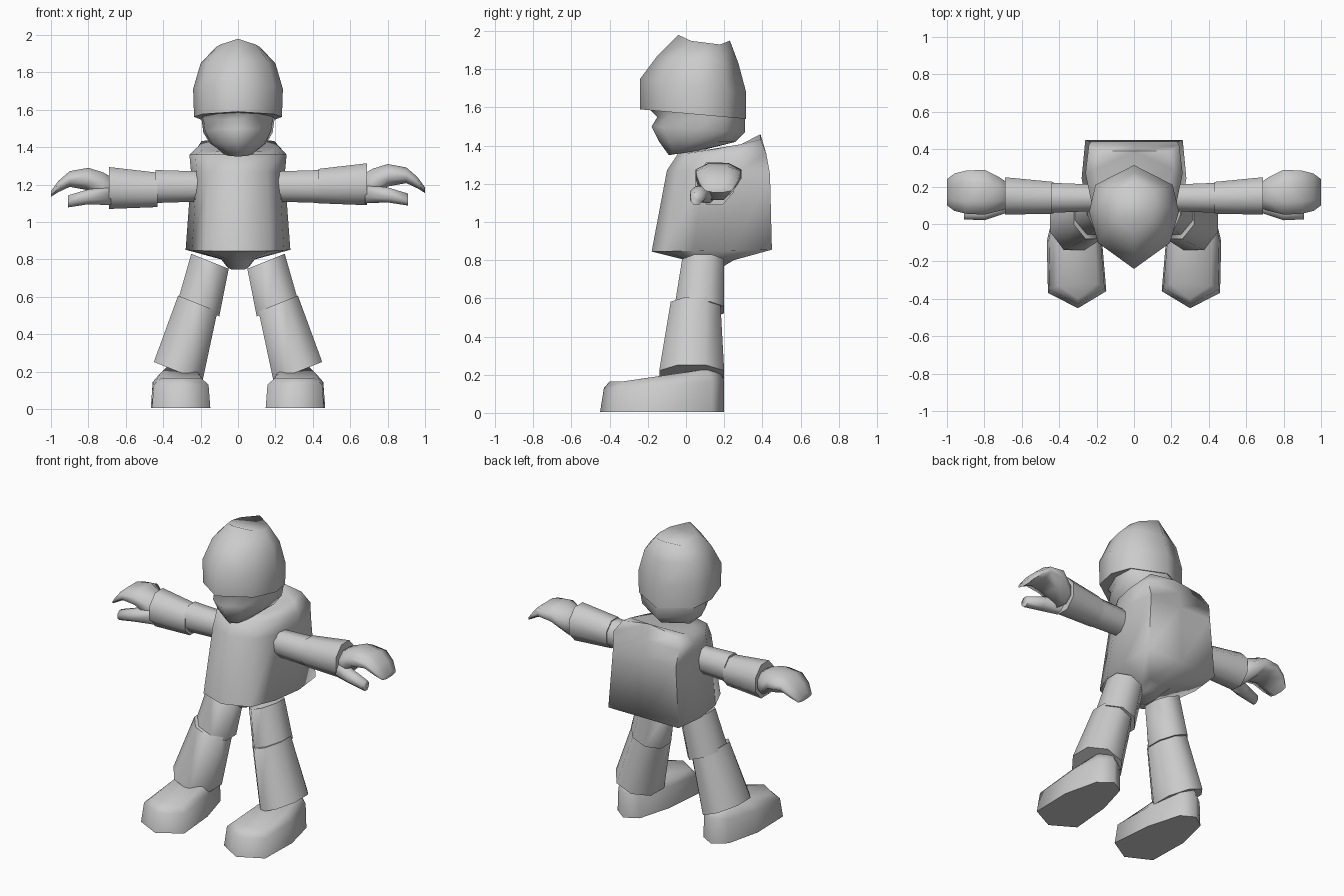
import bpy
import math
from mathutils import Vector

default_cube = bpy.data.objects.get("Cube")
if default_cube:
    bpy.data.objects.remove(default_cube, do_unlink=True)

grey = bpy.data.materials.new("plain grey")
grey.use_nodes = True
grey.diffuse_color = (.6, .6, .6, 1)
grey.node_tree.nodes["Principled BSDF"].inputs["Base Color"].default_value = grey.diffuse_color


def loft(name, rings, crease=80):
    """Skin a closed surface over rings that share one point count."""
    count = len(rings[0])
    points = [point for ring in rings for point in ring]
    faces = [list(range(count))[::-1],
             list(range(len(points) - count, len(points)))]
    for level in range(len(rings) - 1):
        low, high = level * count, (level + 1) * count
        for i in range(count):
            j = (i + 1) % count
            faces.append([low + i, low + j, high + j, high + i])
    mesh = bpy.data.meshes.new(name)
    mesh.from_pydata(points, [], faces)
    mesh.materials.append(grey)
    part = bpy.data.objects.new(name, mesh)
    bpy.context.collection.objects.link(part)
    bpy.ops.object.select_all(action='DESELECT')
    part.select_set(True)
    bpy.context.view_layer.objects.active = part
    bpy.ops.object.mode_set(mode='EDIT')
    bpy.ops.mesh.select_all(action='SELECT')
    bpy.ops.mesh.normals_make_consistent(inside=False)
    bpy.ops.object.mode_set(mode='OBJECT')
    bpy.ops.object.shade_smooth_by_angle(angle=math.radians(crease))


def mirrored_ring(outline, width, front, back, z_front, z_back, droop=0):
    """Scale a half outline running front to back, and mirror it in x."""
    half = []
    for across, along in outline:
        blend = (along + 1) / 2
        half.append((across * width, front + (back - front) * blend,
                     z_front + (z_back - z_front) * blend - droop * across))
    return half + [(-x, y, z) for x, y, z in half[-2:0:-1]]


def limb(name, side, stations, across, sides=8, drop=0):
    """Loft polygons spanned by the y axis and the across vector."""
    flat = 1 / math.cos(math.pi / sides)
    rings = []
    for x, y, z, depth, breadth in stations:
        ring = []
        for i in range(sides):
            turn = math.tau * (i + .5) / sides
            point = (Vector((x, y, z - drop))
                     + Vector((0, depth * flat * math.cos(turn), 0))
                     + Vector(across) * breadth * flat * math.sin(turn))
            point.x *= side
            ring.append(point)
        rings.append(ring)
    loft(name, rings)


# Helmet, with a sharp brim and a pointed front
head_outline = [(0, -1), (.8, -.5), (1, .1), (.86, .62), (0, 1)]
loft("helmet", [mirrored_ring(head_outline, *ring) for ring in (
    (.235, -.24, .315, 1.59, 1.54),
    (.24, -.24, .315, 1.75, 1.68),
    (.2, -.15, .275, 1.87, 1.83),
    (.12, -.04, .23, 1.98, 1.95, .03))])

# Face with brow, nose, and narrowing chin
face_outline = [(0, -1), (.55, -.75), (.95, -.1), (1, .55), (0, 1)]
loft("face", [mirrored_ring(face_outline, *ring) for ring in (
    (.08, -.09, .1, 1.35, 1.38),
    (.15, -.14, .26, 1.42, 1.42),
    (.185, -.18, .31, 1.5, 1.47),
    (.195, -.15, .31, 1.55, 1.55),
    (.2, -.2, .31, 1.6, 1.6))])

# Torso with a flat, broad back, closing to a small pelvis below
torso_outline = [(0, -1), (.62, -.8), (.88, -.3), (1, .35), (.93, 1), (0, 1)]
loft("torso", [mirrored_ring(torso_outline, *ring) for ring in (
    (.06, .02, .2, .745, .77),
    (.09, 0, .25, .8, .8),
    (.28, -.18, .45, .845, .855),
    (.25, -.1, .44, 1.27, 1.25),
    (.26, -.04, .42, 1.36, 1.36),
    (.21, .08, .39, 1.39, 1.46, .03))])

up = (0, 0, 1)
leg_tilt = (1, 0, .4)
foot_outline = [(0, -1), (1, -.75), (1.04, .1), (.7, .8), (.15, 1),
                (-.4, .85), (-.8, .15), (-.95, -.72)]

for side, label in ((1, "left"), (-1, "right")):
    sag = 0 if side > 0 else .02

    # Arm in two overlapping sleeves
    limb(label + "_upper_arm", side, (
        (.18, .14, 1.19, .07, .08),
        (.44, .14, 1.19, .08, .088)), up)
    limb(label + "_forearm", side, (
        (.43, .14, 1.192, .085, .092),
        (.69, .15, 1.202, .1, .112)), up, drop=sag)

    # Mitten hand curling down, and thumb
    limb(label + "_hand", side, (
        (.66, .15, 1.2, .06, .05),
        (.72, .16, 1.2, .09, .085),
        (.8, .17, 1.25, .12, .06),
        (.9, .17, 1.25, .115, .042),
        (.96, .17, 1.21, .1, .03),
        (1, .17, 1.17, .07, .015)), up, drop=sag)
    limb(label + "_thumb", side, (
        (.68, .11, 1.15, .05, .05),
        (.8, .065, 1.145, .045, .04),
        (.91, .055, 1.12, .03, .032)), up, drop=sag / 2)

    # Leg in two overlapping trouser pieces
    limb(label + "_thigh", side, (
        (.15, .09, .79, .11, .1),
        (.21, .07, .54, .13, .11)), leg_tilt)
    limb(label + "_shin", side, (
        (.215, .05, .565, .13, .105),
        (.32, .03, .2, .17, .13)), leg_tilt)

    # Boot with pointed toe and raised ankle
    rings = []
    for width, toe, heel, z_toe, z_heel in (
            (.16, -.45, .2, .005, .005),
            (.15, -.43, .2, .13, .17),
            (.11, -.4, .17, .165, .24)):
        rings.append([
            (side * (.3 + across * width), toe + (heel - toe) * (along + 1) / 2,
             z_toe + (z_heel - z_toe) * max(0, along * .7 + .3))
            for across, along in foot_outline])
    loft(label + "_boot", rings)
